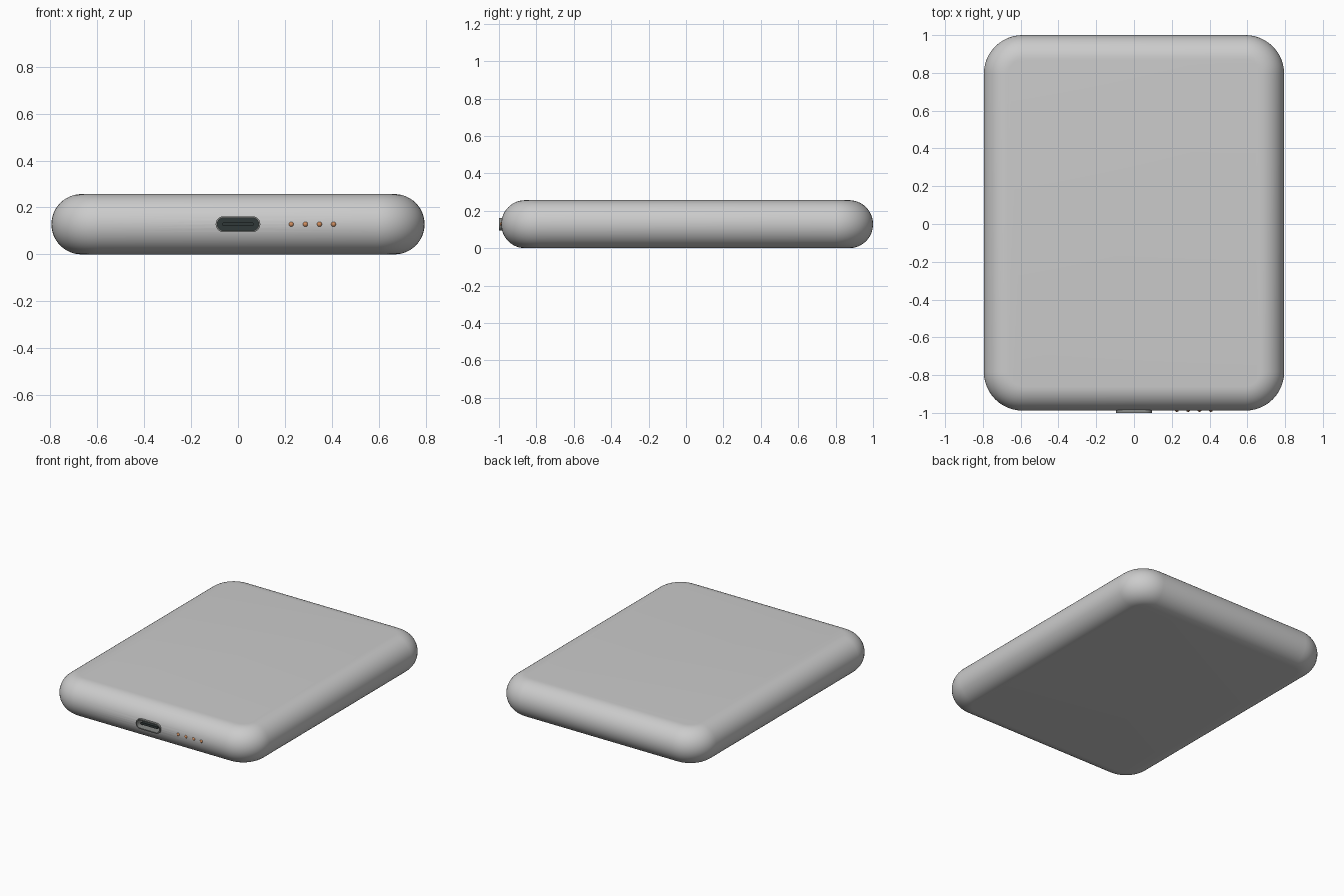
import bpy, bmesh, math

if "Cube" in bpy.data.objects:
    bpy.data.objects.remove(bpy.data.objects["Cube"])

HX, Y0, Y1 = 0.795, -0.988, 1.0     # body plan extents
R, CR = 0.1285, 0.205               # edge round, plan corner round
ZC = R


def material(name, color):
    m = bpy.data.materials.new(name)
    m.diffuse_color = (*color, 1)
    m.use_nodes = True
    m.node_tree.nodes["Principled BSDF"].inputs["Base Color"].default_value = m.diffuse_color
    return m


def finish(name, bm, mat=None):
    bmesh.ops.recalc_face_normals(bm, faces=bm.faces[:])
    me = bpy.data.meshes.new(name)
    bm.to_mesh(me)
    bm.free()
    ob = bpy.data.objects.new(name, me)
    bpy.context.collection.objects.link(ob)
    if mat:
        me.materials.append(mat)
    return ob


def smooth(ob):
    bpy.ops.object.select_all(action='DESELECT')
    ob.select_set(True)
    bpy.context.view_layer.objects.active = ob
    bpy.ops.object.shade_smooth_by_angle(angle=math.radians(35))


def rounded_rect(hx, hy, r, n):
    pts = []
    for k, (sx, sy) in enumerate([(1, 1), (-1, 1), (-1, -1), (1, -1)]):
        for i in range(n + 1):
            a = math.pi / 2 * (k + i / n)
            pts.append((sx * (hx - r) + r * math.cos(a), sy * (hy - r) + r * math.sin(a)))
    return pts


def bridge(bm, a, b):
    n = len(a)
    for i in range(n):
        bm.faces.new((a[i], a[(i + 1) % n], b[(i + 1) % n], b[i]))


def slot_ring(bm, hx, hz, y):
    return [bm.verts.new((x, y, ZC + z)) for x, z in rounded_rect(hx, hz, hz * 0.98, 8)]


def slot_prism(name, hx, hz, ya, yb, mat=None):
    bm = bmesh.new()
    a, b = slot_ring(bm, hx, hz, ya), slot_ring(bm, hx, hz, yb)
    bridge(bm, a, b)
    bm.faces.new(a)
    bm.faces.new(b)
    return finish(name, bm, mat)


dark = material("port_dark", (0.03, 0.04, 0.04))
metal = material("port_metal", (0.25, 0.26, 0.25))
copper = material("copper", (0.65, 0.28, 0.12))

# Body: pill-edged rounded slab, stacked rounded-rectangle rings
bm = bmesh.new()
rings = []
STEPS = 24
for s in range(STEPS + 1):
    a = -math.pi / 2 + math.pi * s / STEPS
    d = R * (1 - math.cos(a))
    z = ZC + R * math.sin(a)
    cy, hy = (Y0 + Y1) / 2, (Y1 - Y0) / 2
    rings.append([bm.verts.new((x, y + cy, z))
                  for x, y in rounded_rect(HX - d, hy - d, CR - d, 12)])
for a, b in zip(rings, rings[1:]):
    bridge(bm, a, b)
bm.faces.new(rings[0])
bm.faces.new(rings[-1])
body = finish("body", bm)

# Port opening cut into the front edge
cutter = slot_prism("port_cutter", 0.092, 0.031, -1.05, -0.88)
cut = body.modifiers.new("port_opening", 'BOOLEAN')
cut.operation = 'DIFFERENCE'
cut.solver = 'EXACT'
cut.object = cutter
smooth(body)
bpy.ops.object.modifier_apply(modifier=cut.name)
bpy.data.objects.remove(cutter)

# Port shell: hollow tube standing slightly proud of the body
bm = bmesh.new()
loops = [slot_ring(bm, hx, hz, y) for hx, hz, y in
         [(0.095, 0.034, -0.881), (0.095, 0.034, -1.0), (0.088, 0.027, -1.0), (0.088, 0.027, -0.881)]]
for i in range(4):
    bridge(bm, loops[i], loops[(i + 1) % 4])
smooth(finish("port_shell", bm, metal))

# Dark back wall and contact tongue of the port
smooth(slot_prism("port_back", 0.0885, 0.0275, -0.9, -0.882, dark))
smooth(slot_prism("port_tongue", 0.068, 0.008, -0.985, -0.895, dark))

# Row of four charging contacts
for i in range(4):
    bpy.ops.mesh.primitive_uv_sphere_add(segments=20, ring_count=12, radius=0.0115,
                                         location=(0.227 + 0.06 * i, -0.983, ZC))
    pin = bpy.context.object
    pin.name = f"contact_pin_{i + 1}"
    pin.data.materials.append(copper)
    smooth(pin)
